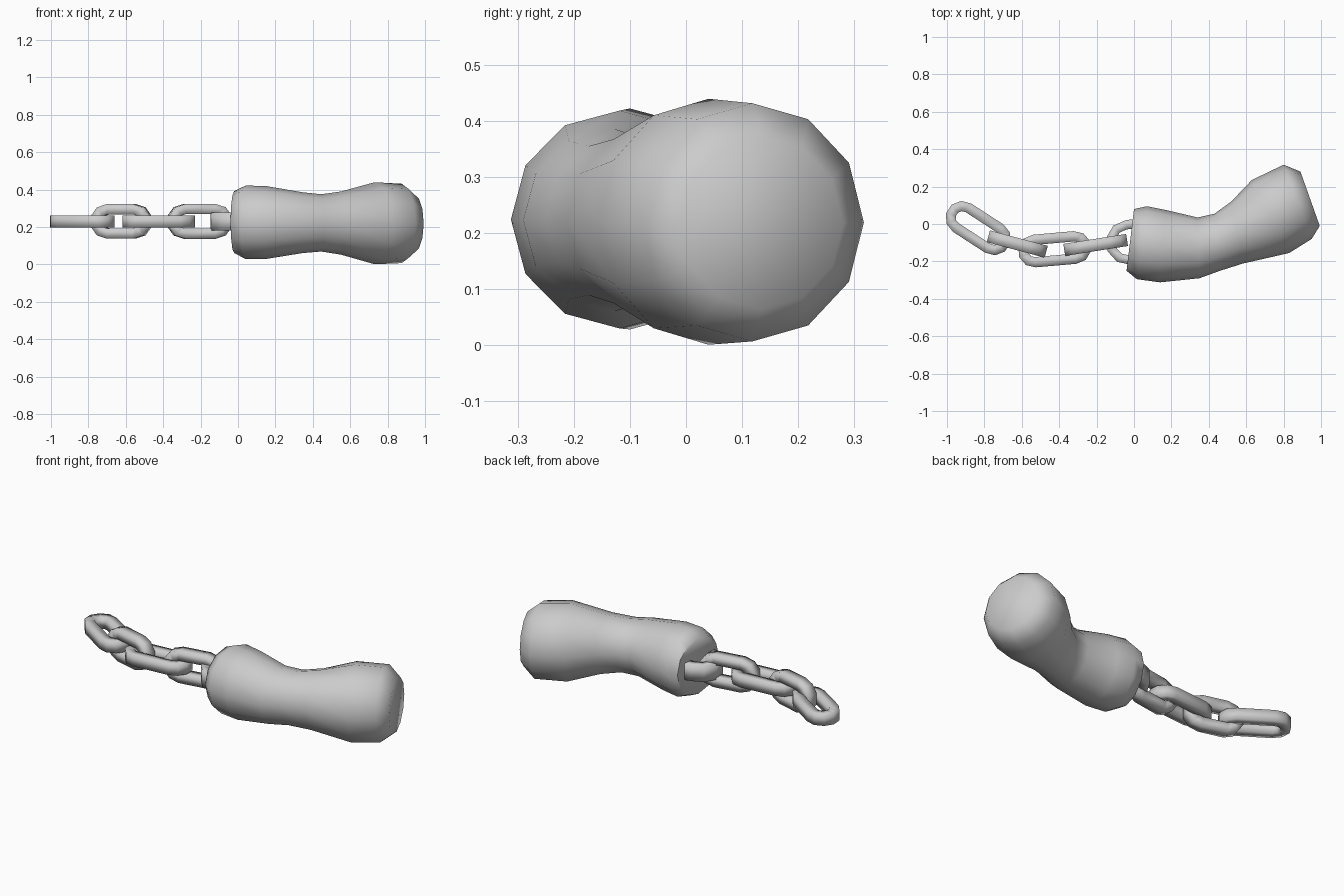
import bpy, math
from mathutils import Vector

if "Cube" in bpy.data.objects:
    bpy.data.objects.remove(bpy.data.objects["Cube"])


def make_object(name, verts, faces, angle):
    mesh = bpy.data.meshes.new(name)
    mesh.from_pydata(verts, [], faces)
    mesh.update()
    ob = bpy.data.objects.new(name, mesh)
    bpy.context.collection.objects.link(ob)
    bpy.ops.object.select_all(action='DESELECT')
    ob.select_set(True)
    bpy.context.view_layer.objects.active = ob
    bpy.ops.object.mode_set(mode='EDIT')
    bpy.ops.mesh.select_all(action='SELECT')
    bpy.ops.mesh.normals_make_consistent(inside=False)
    bpy.ops.object.mode_set(mode='OBJECT')
    bpy.ops.object.shade_smooth_by_angle(angle=math.radians(angle))
    return ob


# Bent grip: twelve-sided rings given by their back and front edge in plan
RINGS = [((0.0, 0.08), (-0.04, -0.25)), ((0.07, 0.095), (0.015, -0.295)),
         ((0.17, 0.075), (0.14, -0.312)), ((0.34, 0.035), (0.35, -0.29)),
         ((0.43, 0.055), (0.46, -0.25)), ((0.52, 0.12), (0.58, -0.212)),
         ((0.63, 0.235), (0.83, -0.155)), ((0.80, 0.317), (0.95, -0.08)),
         ((0.89, 0.28), (0.993, -0.01))]
SIDES = 12


def make_grip():
    verts, faces = [], []
    for i, (back, front) in enumerate(RINGS):
        b, f = Vector(back), Vector(front)
        mid, half = (b + f) / 2, (b - f) / 2
        zc = 0.226 - 0.008 * i / 8
        for k in range(SIDES):
            a = 2 * math.pi * k / SIDES
            p = mid + half * math.cos(a)
            verts.append((p.x, p.y, zc + half.length * math.sin(a)))
    for i in range(len(RINGS) - 1):
        for k in range(SIDES):
            n = (k + 1) % SIDES
            a, b = i * SIDES, (i + 1) * SIDES
            faces.append((a + k, a + n, b + n, b + k))
    faces.append(tuple(range(SIDES)))
    faces.append(tuple(range(len(verts) - SIDES, len(verts))))
    make_object("grip", verts, faces, 70)


# Chain link: square bar swept around an oblong loop
def make_link(name, x, y, angle, length, width, upright, bar=0.055, depth=0.065,
              z=0.23):
    r = width / 2
    shift = max(0.0, length / 2 - r * math.cos(math.radians(18)))
    loop = []
    for side in (0, 180):
        for k in range(6):
            t = math.radians(-90 + 36 * k + side)
            sx = shift if side == 0 else -shift
            loop.append((sx, math.cos(t), math.sin(t)))
    ca, sa = math.cos(math.radians(angle)), math.sin(math.radians(angle))
    verts, faces = [], []
    for sx, c, s in loop:
        for rad, d in ((r, -1), (r, 1), (r - bar, 1), (r - bar, -1)):
            u, v, w = sx + rad * c, rad * s, d * depth / 2
            if upright:
                v, w = -w, v
            verts.append((x + u * ca - v * sa, y + u * sa + v * ca, z + w))
    n = len(loop)
    for i in range(n):
        j = (i + 1) % n
        for k in range(4):
            m = (k + 1) % 4
            faces.append((4 * i + k, 4 * i + m, 4 * j + m, 4 * j + k))
    make_object(name, verts, faces, 100)


make_grip()
make_link("chain_link_1", -0.833, -0.022, -33, 0.375, 0.18, False)
make_link("chain_link_2", -0.624, -0.107, -15, 0.32, 0.185, True)
make_link("chain_link_3", -0.424, -0.135, 5, 0.385, 0.175, False)
make_link("chain_link_4", -0.205, -0.112, 9, 0.34, 0.187, True)
# Wider staple fixed into the end of the grip
make_link("end_staple", 0.0, -0.095, 6, 0.29, 0.24, False, bar=0.05, depth=0.095)
